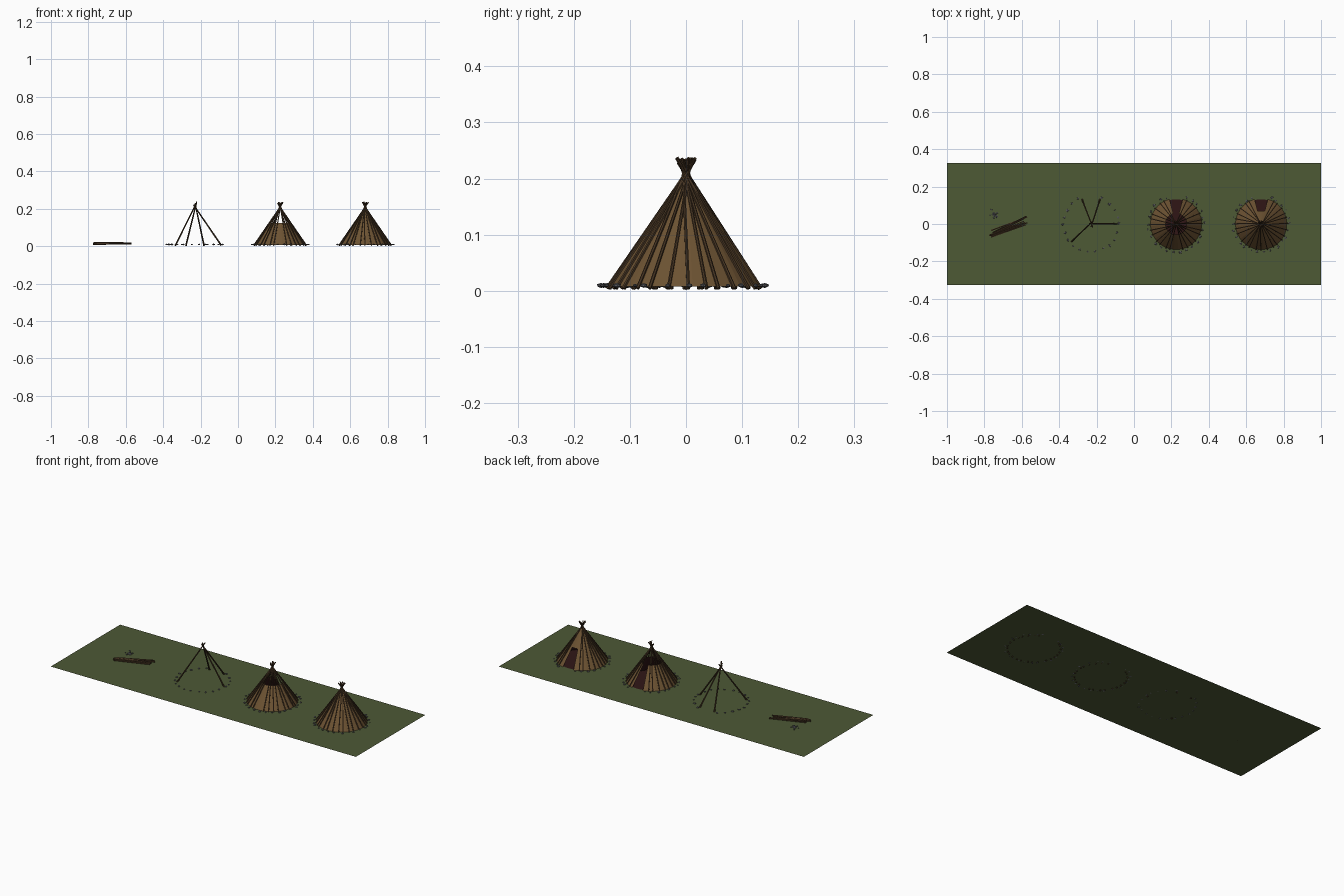
import bpy, bmesh, random
from math import sin, cos, pi, radians
from mathutils import Vector, Matrix

random.seed(4)
if "Cube" in bpy.data.objects:
    bpy.data.objects.remove(bpy.data.objects["Cube"])


def material(name, rgb):
    m = bpy.data.materials.new(name)
    m.use_nodes = True
    m.diffuse_color = (*rgb, 1)
    m.node_tree.nodes["Principled BSDF"].inputs["Base Color"].default_value = (*rgb, 1)
    return m


GRASS = material("grass green", (0.075, 0.1, 0.036))
HIDE = material("hide brown", (0.15, 0.085, 0.032))
WOOD = material("dark wood", (0.06, 0.034, 0.016))
STONE = material("grey stone", (0.1, 0.1, 0.11))
INSIDE = material("dark red interior", (0.03, 0.008, 0.008))
GROUND, APEX, FOOT = 0.008, 0.2, 0.141


def finish(bm, name, mat):
    me = bpy.data.meshes.new(name)
    bm.to_mesh(me)
    bm.free()
    me.materials.append(mat)
    ob = bpy.data.objects.new(name, me)
    bpy.context.collection.objects.link(ob)
    return ob


def add_pole(bm, a, b, r1, r2):
    d = b - a
    mat = Matrix.Translation((a + b) / 2) @ d.to_track_quat("Z", "Y").to_matrix().to_4x4()
    bmesh.ops.create_cone(bm, cap_ends=True, segments=6, radius1=r1, radius2=r2,
                          depth=d.length, matrix=mat)


def add_stone(bm, pos, size):
    scale = [size * random.uniform(0.7, 1.2) for _ in range(2)] + [size * 0.6]
    mat = (Matrix.Translation(pos) @ Matrix.Rotation(random.uniform(0, pi), 4, "Z")
           @ Matrix.Diagonal((*scale, 1)))
    bmesh.ops.create_icosphere(bm, subdivisions=1, radius=1, matrix=mat)


def poles(name, cx, angles, radius):
    # Leaning poles that cross just below their tips
    bm = bmesh.new()
    for deg in angles:
        a = radians(deg)
        out = Vector((cos(a), sin(a), 0))
        side = Vector((-sin(a), cos(a), 0)) * random.uniform(-0.005, 0.005)
        foot = Vector((cx, 0, 0.004)) + out * FOOT
        cross = Vector((cx, 0, APEX)) + out * 0.007 + side
        tip = foot + (cross - foot) * random.uniform(1.1, 1.19)
        add_pole(bm, foot, tip, radius, radius * 0.75)
    finish(bm, name, WOOD)


def stone_ring(name, cx, count):
    bm = bmesh.new()
    for i in range(count):
        a = 2 * pi * (i + random.uniform(-0.2, 0.2)) / count
        if abs(a - pi / 2) > 0.25:
            r = random.uniform(0.145, 0.154)
            add_stone(bm, (cx + r * cos(a), r * sin(a), 0.0095), random.uniform(0.005, 0.008))
    finish(bm, name, STONE)


def cone_shell(name, cx, base, top, door_top, mat):
    # Cone wall with a doorway left open towards the back
    bm = bmesh.new()
    n, levels = 36, sorted({GROUND, min(door_top, top), top})
    rings = []
    for z in levels:
        r = 0.005 + (base - 0.005) * (APEX - z) / (APEX - GROUND)
        rings.append([bm.verts.new((cx + r * cos(2 * pi * (i + 0.5) / n),
                                    r * sin(2 * pi * (i + 0.5) / n), z)) for i in range(n)])
    for k in range(len(rings) - 1):
        for i in range(n):
            mid = 360 * (i + 1) / n
            if abs(mid - 90) < 15 and levels[k] < door_top - 0.001:
                continue
            j = (i + 1) % n
            bm.faces.new((rings[k][i], rings[k][j], rings[k + 1][j], rings[k + 1][i]))
    return finish(bm, name, mat)


def tent(name, cx, top, door_top, gap):
    cone_shell(name + "_cover", cx, 0.137, top, door_top, HIDE)
    cone_shell(name + "_lining", cx, 0.134, top - 0.002, door_top, INSIDE)
    bm = bmesh.new()
    bmesh.ops.create_circle(bm, cap_ends=True, segments=36, radius=0.132,
                            matrix=Matrix.Translation((cx, 0, GROUND + 0.002)))
    finish(bm, name + "_floor", INSIDE)
    angles = [i * 360 / 28 + random.uniform(-3.5, 3.5) for i in range(28)]
    angles = [a for a in angles if abs(a - 90) > 17 and abs(a - 270) > gap]
    poles(name + "_poles", cx, angles, 0.0034)
    stone_ring(name + "_stones", cx, 26)


# Flat ground sheet
bm = bmesh.new()
bmesh.ops.create_grid(bm, x_segments=1, y_segments=1, size=1,
                      matrix=Matrix.Translation((0, 0, GROUND)) @ Matrix.Diagonal((1, 0.325, 1, 1)))
finish(bm, "ground", GRASS)

# Stage one: pile of poles and pile of stones
bm = bmesh.new()
along = Vector((0.2, 0.085, 0)).normalized()
across = Vector((-along.y, along.x, 0))
for i in range(9):
    row, layer = (i - 2, 0) if i < 5 else (i - 6.5, 1)
    mid = Vector((-0.67, -0.018, GROUND + 0.004 + layer * 0.006)) + across * row * 0.0085
    mid += along * random.uniform(-0.015, 0.015)
    skew = across * random.uniform(-0.008, 0.008)
    add_pole(bm, mid - along * 0.1 - skew, mid + along * 0.1 + skew, 0.0042, 0.0032)
finish(bm, "pole_pile", WOOD)

bm = bmesh.new()
for i in range(18):
    a, r = random.uniform(0, 2 * pi), random.uniform(0, 0.026)
    add_stone(bm, (-0.748 + r * cos(a), 0.055 + r * sin(a), 0.0115), 0.006)
finish(bm, "stone_pile", STONE)

# Stage two: four bare frame poles in a stone ring
poles("frame_poles", -0.23, (0, 70, 110, 222), 0.0045)
stone_ring("frame_stones", -0.23, 22)

# Stage three: partly covered tent, stage four: finished tent
tent("open_tent", 0.225, 0.125, 0.125, 9)
tent("finished_tent", 0.68, 0.198, 0.105, 0)
